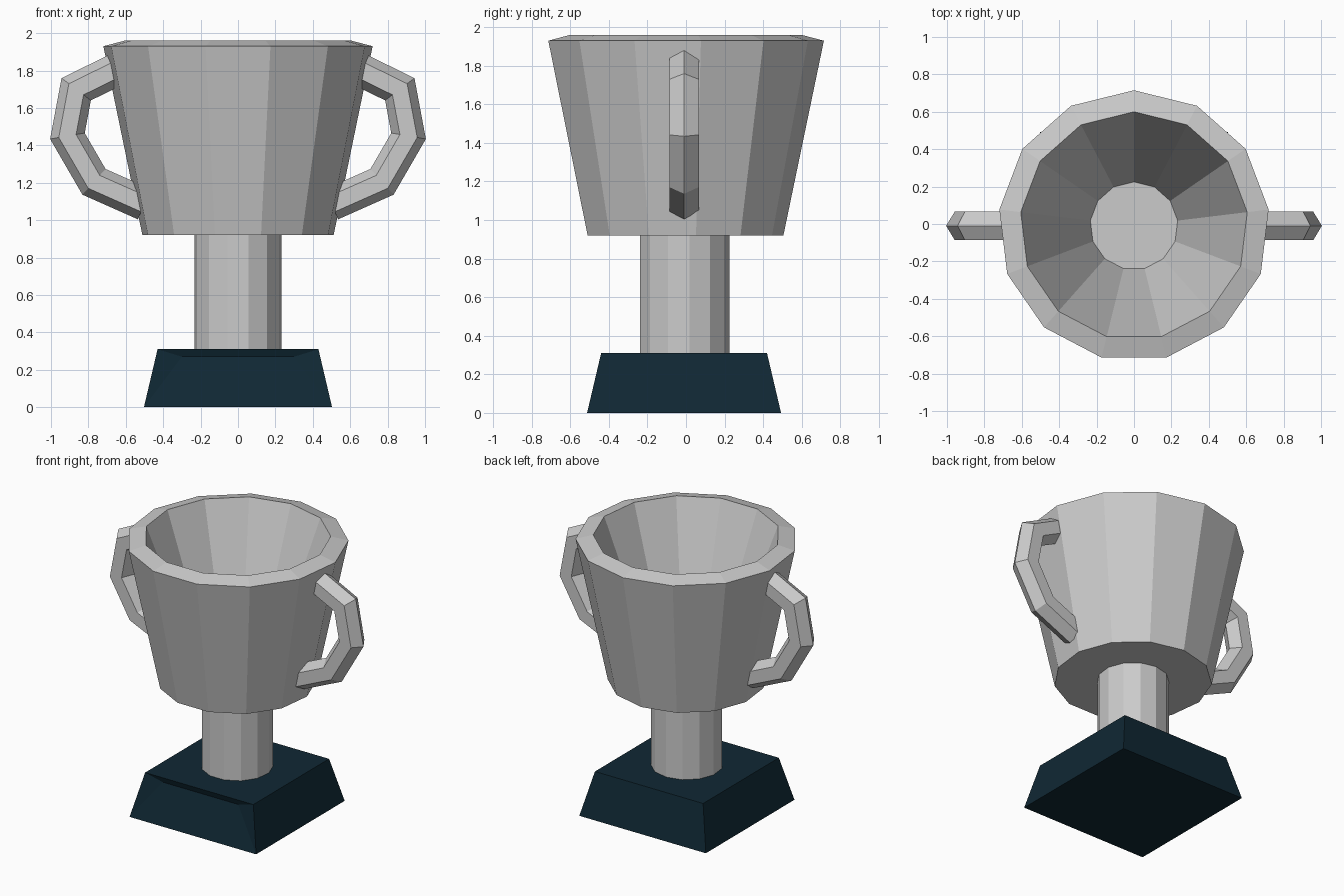
import bpy, bmesh
from math import sin, cos, pi
from mathutils import Vector

if "Cube" in bpy.data.objects:
    bpy.data.objects.remove(bpy.data.objects["Cube"], do_unlink=True)

SIDES = 13
CY = -0.01  # shared depth centre of all parts


def material(name, rgb):
    m = bpy.data.materials.new(name)
    m.use_nodes = True
    m.diffuse_color = (*rgb, 1)
    m.node_tree.nodes["Principled BSDF"].inputs["Base Color"].default_value = (*rgb, 1)
    return m


silver = material("silver grey", (0.6, 0.6, 0.6))
teal = material("dark teal", (0.005, 0.021, 0.034))


def finish(name, bm, mat):
    bmesh.ops.recalc_face_normals(bm, faces=bm.faces)
    me = bpy.data.meshes.new(name)
    bm.to_mesh(me)
    bm.free()
    me.materials.append(mat)
    ob = bpy.data.objects.new(name, me)
    bpy.context.scene.collection.objects.link(ob)
    return ob


def skin(bm, rings):
    """Bridge closed rings of points and cap both ends."""
    loops = [[bm.verts.new(p) for p in ring] for ring in rings]
    n = len(loops[0])
    for a, b in zip(loops, loops[1:]):
        for i in range(n):
            j = (i + 1) % n
            bm.faces.new((a[i], a[j], b[j], b[i]))
    bm.faces.new(loops[0])
    bm.faces.new(loops[-1])


def lathe(name, profile, mat):
    bm = bmesh.new()
    angles = [2 * pi * k / SIDES for k in range(SIDES)]
    skin(bm, [[(r * sin(a), CY + r * cos(a), z) for a in angles] for r, z in profile])
    return finish(name, bm, mat)


# Bowl: outer wall, sloping rim, inner wall and floor
lathe("bowl", [(0.515, 0.92), (0.725, 1.93), (0.61, 1.96), (0.235, 0.97)], silver)
# Stem
lathe("stem", [(0.235, 0.3), (0.235, 0.925)], silver)


# Handles: mitred hexagonal tube swept along a bent path
def handle(name, side):
    path = [Vector(p) for p in
            ((0.61, 1.825), (0.865, 1.70), (0.912, 1.45), (0.77, 1.205), (0.50, 1.085))]
    rings = []
    for i, p in enumerate(path):
        d_in = (p - path[max(i - 1, 0)]).normalized()
        d_out = (path[min(i + 1, len(path) - 1)] - p).normalized()
        t = (d_in + d_out).normalized()
        ref = d_in if i else d_out
        out = Vector((-t.y, t.x)) / t.dot(ref)
        ring = []
        for k in range(6):
            a = k * pi / 3
            q = p + out * 0.088 * cos(a)
            ring.append((side * q.x, CY + 0.088 * sin(a), q.y))
        rings.append(ring)
    bm = bmesh.new()
    skin(bm, rings)
    finish(name, bm, silver)


handle("left_handle", 1)
handle("right_handle", -1)

# Plinth: tapered block with a shallow undercut below its front top edge
bm = bmesh.new()


def square(h, z):
    return [bm.verts.new((x * h, CY + y * h, z))
            for x, y in ((-1, -1), (1, -1), (1, 1), (-1, 1))]


low, top = square(0.503, 0), square(0.43, 0.31)
bm.faces.new(low)
bm.faces.new(top)
for i in (1, 2, 3):
    j = (i + 1) % 4
    bm.faces.new((low[i], low[j], top[j], top[i]))
cut = [bm.verts.new((x, -0.425, 0.27)) for x in (-0.3, 0.3)]
bm.faces.new((top[0], cut[0], cut[1], top[1]))
bm.faces.new((low[0], low[1], cut[1], cut[0]))
bm.faces.new((low[0], cut[0], top[0]))
bm.faces.new((low[1], top[1], cut[1]))
finish("plinth", bm, teal)
